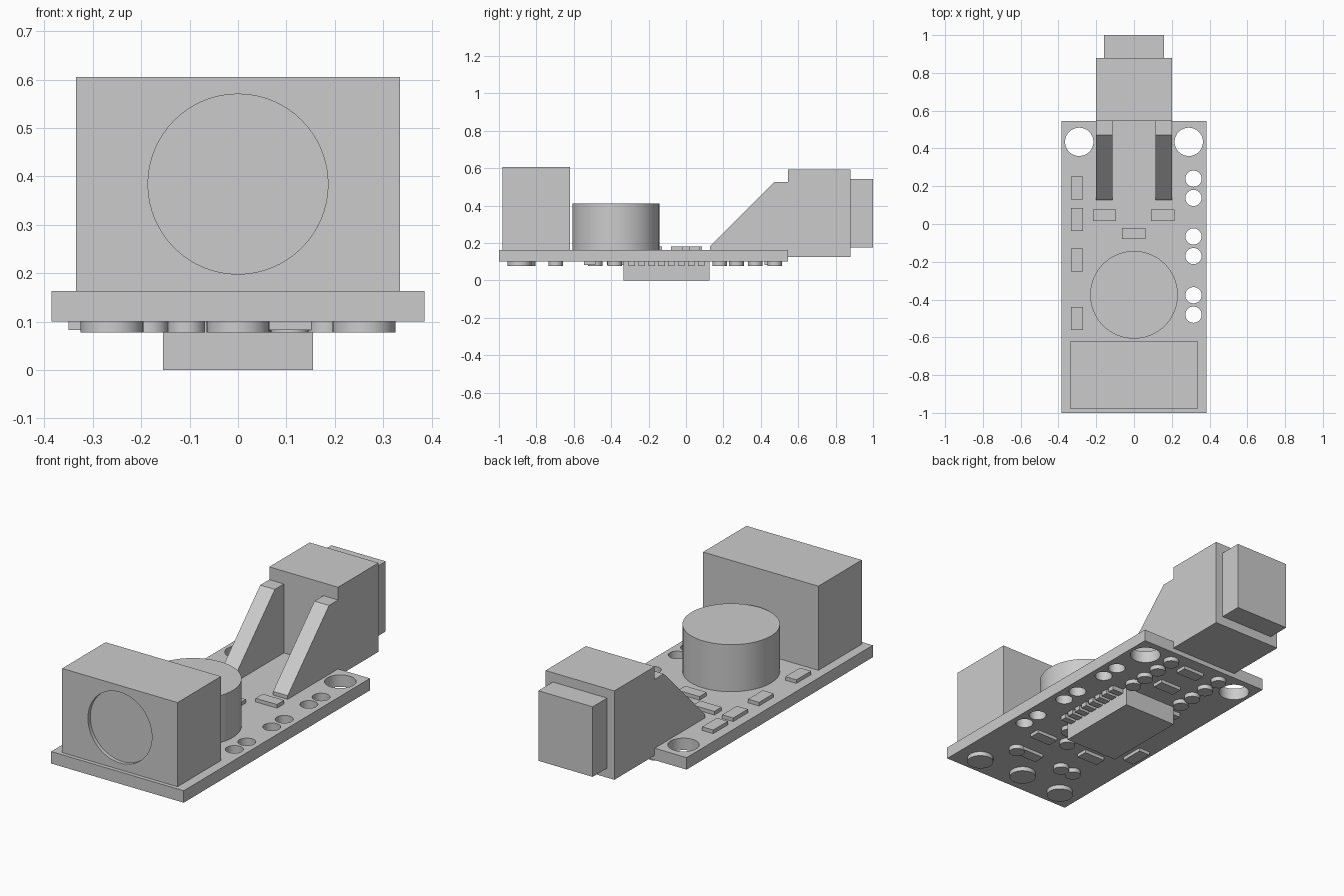
import bpy, bmesh, math
from mathutils import Matrix, Vector

default = bpy.data.objects.get("Cube")
if default:
    bpy.data.objects.remove(default, do_unlink=True)

grey = bpy.data.materials.new("plain_grey")
grey.use_nodes = True
grey.diffuse_color = (0.6, 0.6, 0.6, 1)
grey.node_tree.nodes["Principled BSDF"].inputs["Base Color"].default_value = (0.6, 0.6, 0.6, 1)
parts = []


def finish(name, bm):
    bmesh.ops.recalc_face_normals(bm, faces=bm.faces)
    mesh = bpy.data.meshes.new(name)
    bm.to_mesh(mesh)
    bm.free()
    mesh.materials.append(grey)
    obj = bpy.data.objects.new(name, mesh)
    bpy.context.collection.objects.link(obj)
    parts.append(obj)
    return obj


def box(name, xs, ys, zs):
    bm = bmesh.new()
    lo, hi = Vector((xs[0], ys[0], zs[0])), Vector((xs[1], ys[1], zs[1]))
    matrix = Matrix.Translation((lo + hi) / 2) @ Matrix.Diagonal((*(hi - lo), 1))
    bmesh.ops.create_cube(bm, size=1, matrix=matrix)
    return finish(name, bm)


def plate(name, center, size, zs):
    (x, y), (w, d) = center, size
    return box(name, (x - w / 2, x + w / 2), (y - d / 2, y + d / 2), zs)


def cylinder(name, center, radius, depth, axis="Z", segments=48):
    bm = bmesh.new()
    turn = Matrix.Rotation(math.pi / 2, 4, "X") if axis == "Y" else Matrix()
    bmesh.ops.create_cone(bm, cap_ends=True, segments=segments, radius1=radius, radius2=radius,
                          depth=depth, matrix=Matrix.Translation(center) @ turn)
    return finish(name, bm)


def cut(target, cutter):
    cutter.hide_render = True
    mod = target.modifiers.new("cut", "BOOLEAN")
    mod.operation = "DIFFERENCE"
    mod.solver = "EXACT"
    mod.object = cutter
    bpy.context.view_layer.objects.active = target
    bpy.ops.object.modifier_apply(modifier=mod.name)
    parts.remove(cutter)
    bpy.data.objects.remove(cutter, do_unlink=True)


BOTTOM, TOP = 0.10, 0.163

# Circuit board with mounting holes and a row of paired pin holes
board = box("board", (-0.385, 0.385), (-1, 0.545), (BOTTOM, TOP))
for x in (-0.29, 0.29):
    cut(board, cylinder("hole_cutter", (x, 0.435, 0.13), 0.075, 0.3))
for y in (0.24, 0.138, -0.066, -0.17, -0.377, -0.48):
    cut(board, cylinder("hole_cutter", (0.315, y, 0.13), 0.043, 0.3, segments=32))

# Front housing with a shallow round recess
housing = box("front_housing", (-0.335, 0.335), (-0.98, -0.62), (TOP, 0.605))
cut(housing, cylinder("recess_cutter", (0, -0.98, 0.384), 0.186, 0.04, "Y", 64))

# Round can
cylinder("round_can", (0, -0.375, (TOP + 0.41) / 2), 0.232, 0.41 - TOP, segments=64)

# Rear connector and its plug
box("connector_body", (-0.2, 0.2), (0.545, 0.88), (0.125, 0.592))
box("connector_plug", (-0.158, 0.158), (0.88, 1.0), (0.175, 0.543))

# Sloped support arms, extruded from a side profile
for side, sign in (("right", -1), ("left", 1)):
    bm = bmesh.new()
    profile = [(0.127, TOP), (0.127, 0.182), (0.47, 0.525), (0.545, 0.525), (0.545, TOP)]
    face = bm.faces.new([bm.verts.new((sign * 0.115, y, z)) for y, z in profile])
    new = bmesh.ops.extrude_face_region(bm, geom=[face])["geom"]
    bmesh.ops.translate(bm, vec=(sign * 0.085, 0, 0),
                        verts=[v for v in new if isinstance(v, bmesh.types.BMVert)])
    finish(side + "_support_arm", bm)

# Small chips on top
for y in (0.19, 0.025, -0.19, -0.5):
    plate("side_chip", (-0.302, y), (0.064, 0.122), (TOP, 0.182))
for x, y in ((-0.156, 0.046), (0.153, 0.046), (-0.002, -0.05)):
    plate("middle_chip", (x, y), (0.124, 0.06), (TOP, 0.182))

# Large chip underneath with a row of legs on each side
box("underside_chip", (-0.155, 0.155), (-0.335, 0.125), (0, BOTTOM))
for sign in (-1, 1):
    for i in range(8):
        plate("chip_leg", (sign * 0.187, -0.29 + 0.053 * i), (0.064, 0.035), (0.077, BOTTOM))

# Small chips underneath
for x, y in ((0.105, -0.69), (0.16, -0.515), (-0.15, -0.515), (0.01, 0.27), (0.01, 0.45)):
    plate("underside_small_chip", (x, y), (0.124, 0.06), (0.082, BOTTOM))
plate("underside_side_chip", (-0.318, -0.36), (0.064, 0.124), (0.082, BOTTOM))

# Solder joints underneath
large = [(-0.26, -0.89), (0, -0.87), (0.26, -0.89)]
small = [(s * 0.155, y) for s in (-1, 1) for y in (0.18, 0.27, 0.37, 0.475)]
small += [(0.183, -0.697), (-0.183, -0.697), (-0.107, -0.697)]
small += [(0.107, -0.38), (-0.107, -0.38), (0.03, -0.485)]
for joints, radius in ((large, 0.065), (small, 0.039)):
    for x, y in joints:
        cylinder("solder_joint", (x, y, 0.0885), radius, 0.023, segments=32)

# Smooth the round sides while keeping edges sharp
bpy.ops.object.select_all(action="DESELECT")
for obj in parts:
    obj.select_set(True)
bpy.context.view_layer.objects.active = board
bpy.ops.object.shade_smooth_by_angle(angle=math.radians(30))
